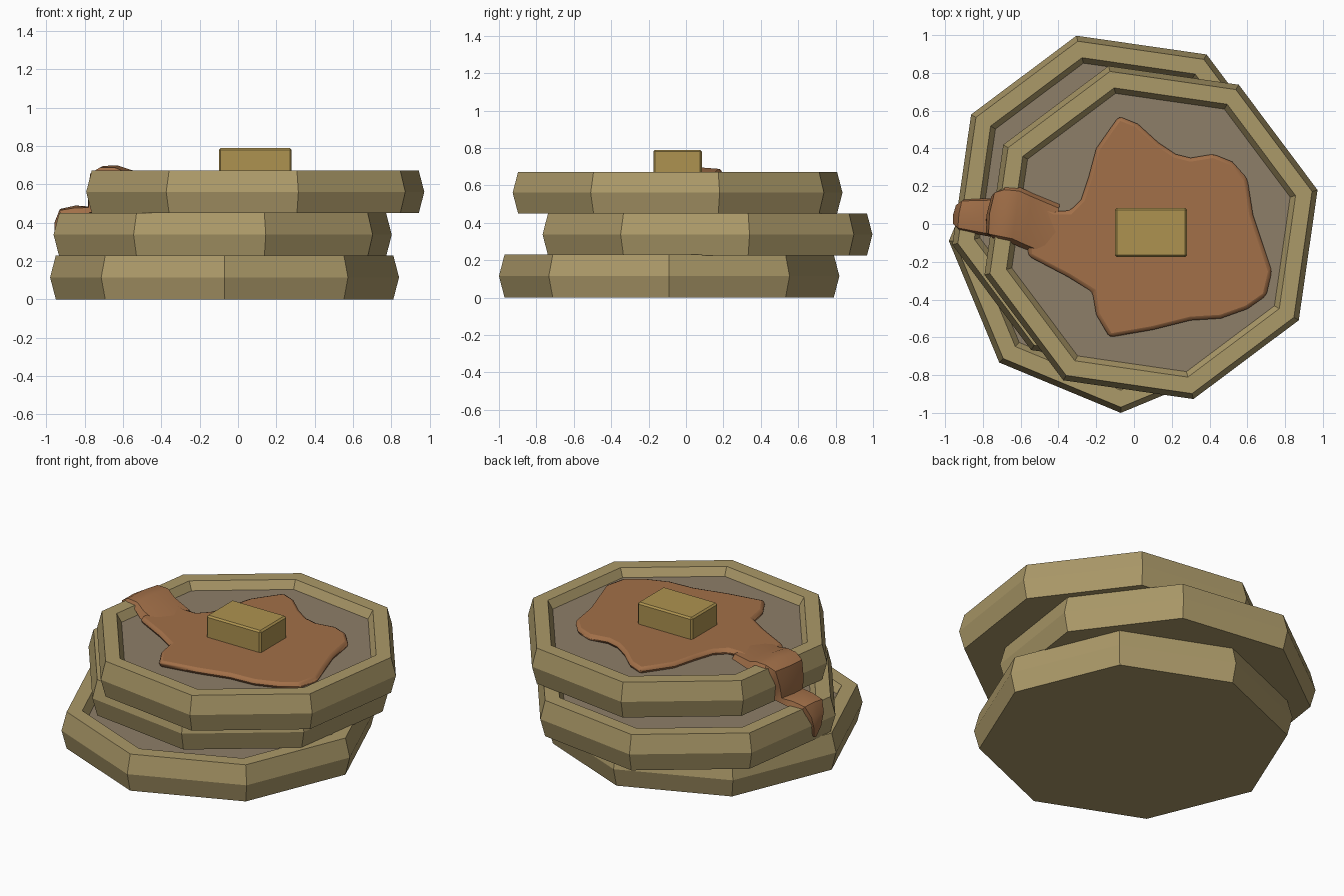
import bpy, bmesh
from math import cos, sin, radians
from mathutils import Vector

if "Cube" in bpy.data.objects:
    bpy.data.objects.remove(bpy.data.objects["Cube"])


def material(name, rgb):
    m = bpy.data.materials.new(name)
    m.diffuse_color = (*rgb, 1)
    m.use_nodes = True
    m.node_tree.nodes["Principled BSDF"].inputs["Base Color"].default_value = m.diffuse_color
    return m


CRUST = material("crust", (0.41, 0.32, 0.14))
CRUMB = material("crumb", (0.27, 0.21, 0.14))
SYRUP = material("syrup", (0.36, 0.16, 0.065))
BUTTER = material("butter", (0.42, 0.29, 0.08))


def make(name, bm, *mats):
    bmesh.ops.recalc_face_normals(bm, faces=bm.faces)
    me = bpy.data.meshes.new(name)
    bm.to_mesh(me)
    bm.free()
    ob = bpy.data.objects.new(name, me)
    bpy.context.collection.objects.link(ob)
    for m in mats:
        me.materials.append(m)
    return ob


def loft(bm, rows, closed):
    rings = [[bm.verts.new(p) for p in row] for row in rows]
    n = len(rings[0])
    for a, b in zip(rings, rings[1:]):
        for i in range(n if closed else n - 1):
            j = (i + 1) % n
            bm.faces.new((a[i], a[j], b[j], b[i]))
    return rings


# Eight-sided pancakes with a raised rim and a sunken middle
def pancake(name, cx, cy, z0, z1, turn):
    profile = [(0.88, z0), (0.91, (z0 + z1) / 2), (0.88, z1), (0.79, z1), (0.76, z1 - 0.05)]
    bm = bmesh.new()
    rows = [[(cx + r * cos(radians(turn + 45 * i)), cy + r * sin(radians(turn + 45 * i)), z)
             for i in range(8)] for r, z in profile]
    rings = loft(bm, rows, True)
    bm.faces.new(rings[0])
    bm.faces.new(rings[-1]).material_index = 1
    make(name, bm, CRUST, CRUMB)


pancake("bottom_pancake", -0.07, -0.09, 0.0, 0.23, 0)
pancake("middle_pancake", -0.08, 0.115, 0.225, 0.45, 14.3)
pancake("top_pancake", 0.09, -0.045, 0.45, 0.672, 14.3)

# Syrup pool in the sunken top
outline = [(-0.56, 0.14), (-0.42, 0.07), (-0.34, 0.07), (-0.28, 0.13), (-0.24, 0.25),
           (-0.2, 0.4), (-0.13, 0.5), (-0.08, 0.57), (0.02, 0.53), (0.13, 0.43), (0.22, 0.37),
           (0.3, 0.35), (0.42, 0.37), (0.52, 0.33), (0.6, 0.24), (0.63, 0.05), (0.68, -0.1),
           (0.73, -0.25), (0.7, -0.38), (0.6, -0.45), (0.46, -0.5), (0.3, -0.51), (0.1, -0.56),
           (-0.13, -0.6), (-0.2, -0.48), (-0.22, -0.36), (-0.35, -0.28), (-0.56, -0.17)]
bm = bmesh.new()
rings = loft(bm, [[(x, y, z) for x, y in outline] for z in (0.615, 0.655)], True)
bm.faces.new(rings[0])
bm.faces.new(rings[1])
pool = make("syrup_pool", bm, SYRUP)
bev = pool.modifiers.new("soft_edge", "BEVEL")
bev.width, bev.segments = 0.02, 2

# Syrup drip over the rim and down two layers:
# (surface distance, z), (syrup distance, z), sideways centre, half width
centre = Vector((0.09, -0.045, 0))
out = Vector((-0.99, 0.143, 0))
side = Vector((0.143, 0.99, 0))
drip = [((0.50, 0.62), (0.50, 0.655), -0.07, 0.15),
        ((0.66, 0.62), (0.65, 0.675), -0.03, 0.15),
        ((0.73, 0.66), (0.72, 0.698), -0.01, 0.15),
        ((0.80, 0.66), (0.80, 0.697), -0.01, 0.145),
        ((0.82, 0.65), (0.86, 0.66), -0.02, 0.13),
        ((0.83, 0.56), (0.875, 0.56), -0.03, 0.115),
        ((0.81, 0.46), (0.875, 0.485), -0.04, 0.105),
        ((0.92, 0.44), (0.94, 0.49), -0.045, 0.095),
        ((1.00, 0.44), (1.02, 0.472), -0.05, 0.085),
        ((1.02, 0.39), (1.05, 0.40), -0.055, 0.06),
        ((1.02, 0.32), (1.05, 0.32), -0.055, 0.035),
        ((1.01, 0.26), (1.03, 0.255), -0.055, 0.012)]
rows = []
for base, top, mid, half in drip:
    row = []
    for f, h in ((-1, 0), (-0.85, 0.75), (0, 1), (0.85, 0.75), (1, 0)):
        s, z = (b + (t - b) * h for b, t in zip(base, top))
        row.append(centre + out * s + side * (mid + f * half) + Vector((0, 0, z)))
    rows.append(row)
bm = bmesh.new()
rings = loft(bm, rows, True)
bm.faces.new(rings[0])
bm.faces.new(rings[-1])
drip_ob = make("syrup_drip", bm, SYRUP)

for ob in (pool, drip_ob):
    bpy.ops.object.select_all(action="DESELECT")
    ob.select_set(True)
    bpy.context.view_layer.objects.active = ob
    bpy.ops.object.shade_smooth_by_angle(angle=radians(35))

# Butter pat
bm = bmesh.new()
bmesh.ops.create_cube(bm, size=1)
for v in bm.verts:
    v.co = (0.09 + v.co.x * 0.38, -0.045 + v.co.y * 0.26, 0.715 + v.co.z * 0.15)
butter = make("butter_pat", bm, BUTTER)
bev = butter.modifiers.new("edge", "BEVEL")
bev.width, bev.segments = 0.01, 1
